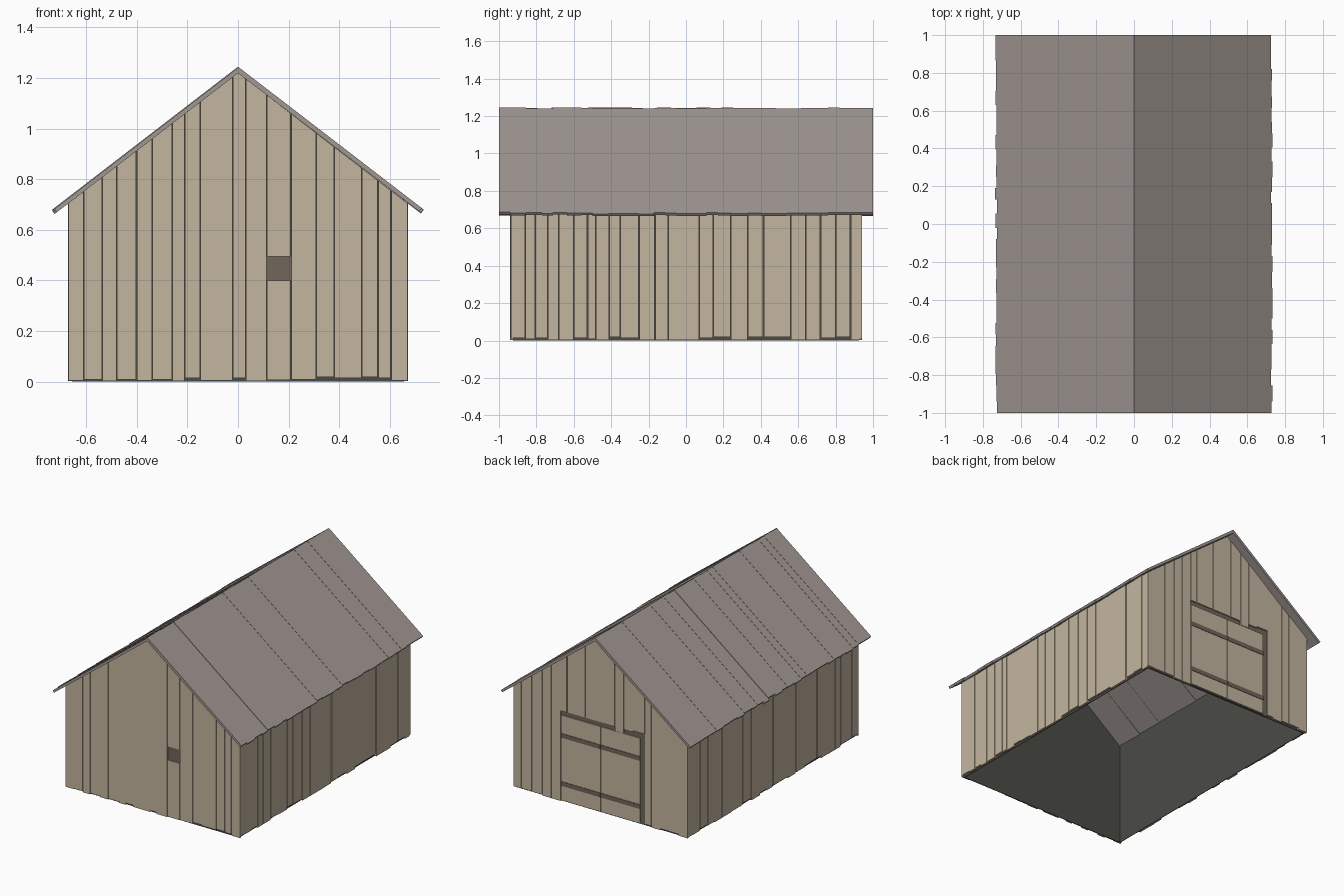
import bpy, bmesh, random
from mathutils import Vector

random.seed(4)
if "Cube" in bpy.data.objects:
    bpy.data.objects.remove(bpy.data.objects["Cube"])

RIDGE, SLOPE = 1.245, 0.769
HALF_W, HALF_L = 0.672, 0.94


def material(name, rgb):
    m = bpy.data.materials.new(name)
    m.use_nodes = True
    m.diffuse_color = (*rgb, 1)
    m.node_tree.nodes["Principled BSDF"].inputs["Base Color"].default_value = (*rgb, 1)
    return m


WOOD = material("pale wood", (0.55, 0.46, 0.345))
ROOF = material("grey roof boards", (0.35, 0.31, 0.285))
BROWN = material("dark brown wood", (0.165, 0.133, 0.105))
DARK = material("dark lining", (0.07, 0.07, 0.06))


def build(name, mat, prisms):
    """Each prism is (profile, axis, start, end), the profile lying across the axis."""
    bm = bmesh.new()
    for profile, axis, a, b in prisms:
        def point(p, t):
            return Vector((p[0], t, p[1])) if axis == "y" else Vector((t, p[0], p[1]))
        face = bm.faces.new([bm.verts.new(point(p, a)) for p in profile])
        ext = bmesh.ops.extrude_face_region(bm, geom=[face])["geom"]
        shift = point((0, 0), b - a)
        bmesh.ops.translate(bm, vec=shift, verts=[v for v in ext if isinstance(v, bmesh.types.BMVert)])
    bmesh.ops.recalc_face_normals(bm, faces=bm.faces)
    mesh = bpy.data.meshes.new(name)
    bm.to_mesh(mesh)
    bm.free()
    mesh.materials.append(mat)
    obj = bpy.data.objects.new(name, mesh)
    bpy.context.collection.objects.link(obj)
    return obj


def under_roof(x):
    return RIDGE - 0.025 - SLOPE * abs(x)


def rect(a, b, low, high):
    return [(a, low), (b, low), (b, high), (a, high)]


def gable(a, b, low):
    """Upright strip from a to b whose top follows the roof."""
    top = [(b, under_roof(b)), (a, under_roof(a))]
    if a < 0 < b:
        top.insert(1, (0, under_roof(0)))
    return [(a, low), (b, low)] + top


def ragged():
    return random.choice((0.002, 0.004, 0.009, 0.014, 0.018))


def pairs(cuts):
    """Neighbouring cuts, with a hairline gap between boards."""
    return [(a + 0.001, b - random.choice((0.001, 0.001, 0.003))) for a, b in zip(cuts, cuts[1:])]


def proud():
    return random.choice((0, 0, 0.002, 0.004))


# Front wall, with the boards beside the window split around it
front_cuts = [-HALF_W, -.61, -.537, -.48, -.40, -.34, -.26, -.21, -.15, -.02, .03,
              .113, .21, .31, .38, .49, .555, .605, HALF_W]
front = []
for a, b in pairs(front_cuts):
    face = -HALF_L + proud()
    if 0.11 < a < 0.12:
        front.append((rect(a, b, 0.006, 0.40), "y", -0.925, face))
        front.append((gable(a, b, 0.495), "y", -0.925, face))
    else:
        front.append((gable(a, b, ragged()), "y", -0.925, face))
build("front_wall_boards", WOOD, front)
build("window", BROWN, [(rect(0.11, 0.213, 0.395, 0.50), "y", -0.925, -0.932)])

# Back wall, with boards over the doorway cut to uneven heights
back_cuts = [-HALF_W, -.60, -.52, -.46, -.39, -.34, -.25, -.18, -.11, -.03,
             .12, .26, .31, .38, .45, .53, .61, HALF_W]
back = []
for a, b in pairs(back_cuts):
    middle = (a + b) / 2
    low = random.choice((0.602, 0.63, 0.635)) if -0.34 < middle < 0.31 else ragged()
    if -0.03 < middle < 0.26:
        low = 0.632
    if -0.34 < middle < -0.25:
        low = 0.64
    back.append((gable(a, b, low), "y", 0.925, HALF_L - proud()))
build("back_wall_boards", WOOD, back)
build("doorway", BROWN, [(rect(-0.345, 0.315, 0.004, 0.65), "y", 0.925, 0.931)])

# Double door with two straps on each leaf
for side, name in ((-1, "right"), (1, "left")):
    a, b = sorted((side * 0.002, side * 0.303))
    build(name + "_door", WOOD, [(rect(a, b, 0.01, 0.60), "y", 0.931, 0.938)])
    build(name + "_door_straps", BROWN,
          [(rect(a, b, z, z + 0.03), "y", 0.938, 0.941) for z in (0.11, 0.445)])

# Side walls
side_cuts = [-.928, -.86, -.805, -.74, -.68, -.60, -.525, -.483, -.41, -.35, -.25, -.165, -.095,
             0, .07, .145, .24, .33, .415, .46, .56, .64, .72, .80, .88, .928]
for side, name in ((-1, "right"), (1, "left")):
    build(name + "_wall_boards", WOOD,
          [(rect(a, b, ragged(), under_roof(HALF_W) + 0.002), "x",
            side * 0.657, side * (HALF_W - proud())) for a, b in pairs(side_cuts)])

# Dark lining behind the boards, open at the bottom
lining = [(gable(-0.657, 0.657, 0), "y", s * 0.921, s * 0.925) for s in (-1, 1)]
lining += [(rect(-0.921, 0.921, 0, 0.735), "x", s * 0.653, s * 0.657) for s in (-1, 1)]
build("wall_lining", DARK, lining)

# Roof boards running from ridge to eaves, uneven in length and height
for side, name in ((-1, "right"), (1, "left")):
    cuts = [-1]
    while cuts[-1] < 0.9:
        cuts.append(cuts[-1] + random.choice((0.06, 0.075, 0.085)))
    cuts[-1] = 1
    boards = []
    for a, b in zip(cuts, cuts[1:]):
        top = RIDGE - random.choice((0, 0.002, 0.004))
        end = 0.735 - random.uniform(0, 0.01)
        eave = top - SLOPE * end
        profile = [(0, top), (side * end, eave),
                   (side * (end - 0.01), eave - 0.013), (0, RIDGE - 0.026)]
        boards.append((profile, "y", a, b))
    build(name + "_roof_boards", ROOF, boards)
